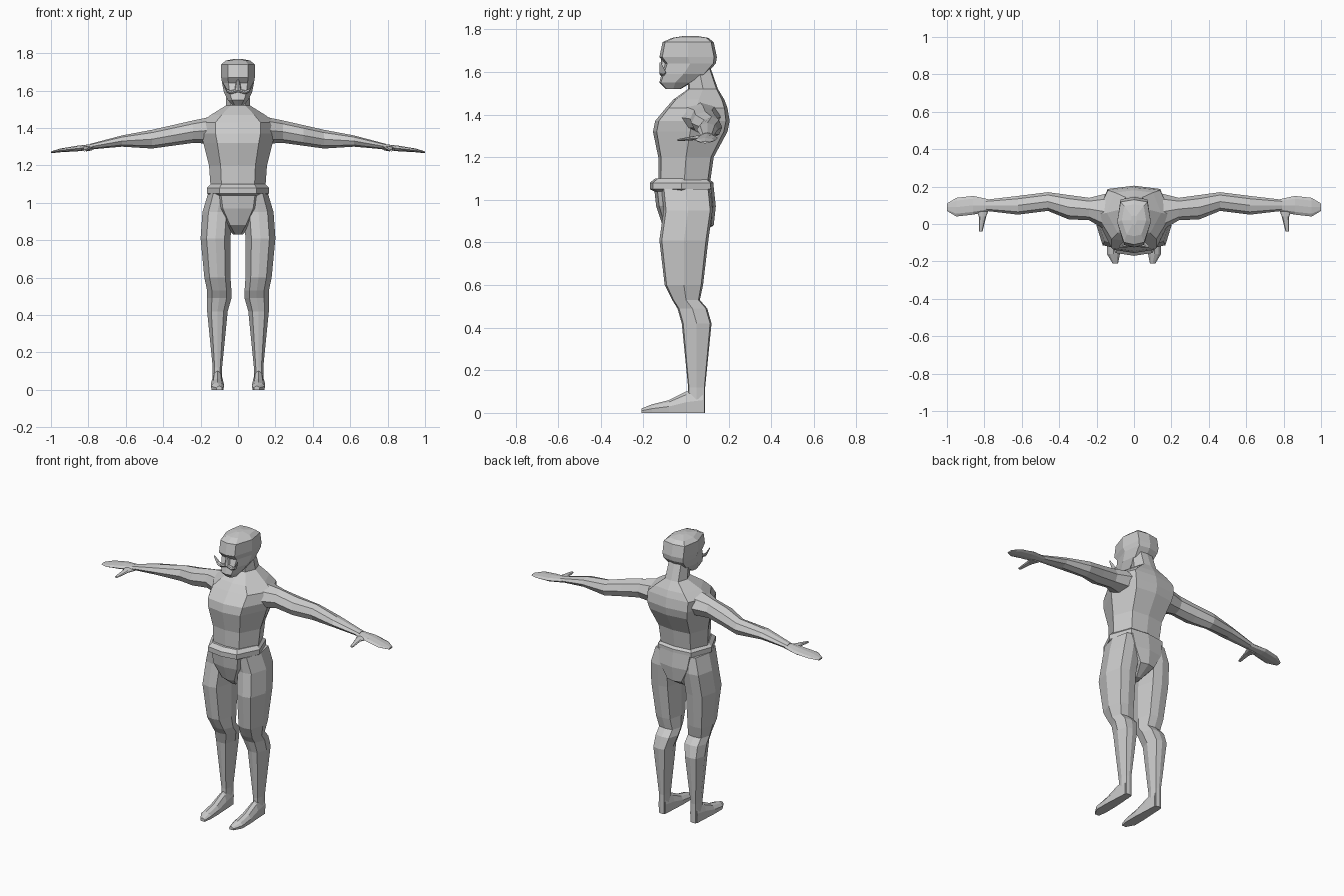
import bpy
import bmesh
from mathutils import Vector

cube = bpy.data.objects.get("Cube")
if cube:
    bpy.data.objects.remove(cube)

grey = bpy.data.materials.new("plain grey")
grey.use_nodes = True
colour = (0.6, 0.6, 0.6, 1)
grey.diffuse_color = colour
grey.node_tree.nodes["Principled BSDF"].inputs["Base Color"].default_value = colour


def outline(low_across, low_along, high_across, high_along):
    """Eight-sided outline, mirrored left to right, set by its two corners."""
    half = [(low_across, -low_along), (1, 0), (high_across, high_along)]
    other_half = [(-u, v) for u, v in reversed(half)]
    return [(0, -1)] + half + [(0, 1)] + other_half


ROUND = outline(.7, .7, .7, .7)
CHEST = outline(.6, .9, .7, .9)
SKULL = outline(.6, .9, .8, .9)
LIMB = outline(.6, .9, .7, .9)
SOLE = outline(.9, 1, .6, .7)


def ring(x=0, y=0, z=0, wide=0, deep=0, tall=0):
    """Centre and half size of one cross-section."""
    return Vector((x, y, z)), Vector((wide, deep, tall)) / 2


def loft(name, rings, shape, mirror=False):
    """Skin cross-sections; their one zero size is the direction of travel."""
    bm = bmesh.new()
    loops = []
    for centre, size in rings:
        across, along = [i for i in range(3) if size[i]]
        loop = []
        for u, v in shape:
            point = centre.copy()
            point[across] += u * size[across]
            point[along] += v * size[along]
            loop.append(bm.verts.new(point))
        loops.append(loop)
    for lower, upper in zip(loops, loops[1:]):
        for i in range(len(shape)):
            bm.faces.new((lower[i - 1], lower[i], upper[i], upper[i - 1]))
    bm.faces.new(loops[0])
    bm.faces.new(loops[-1])
    bmesh.ops.recalc_face_normals(bm, faces=bm.faces)
    mesh = bpy.data.meshes.new(name)
    bm.to_mesh(mesh)
    bm.free()
    mesh.materials.append(grey)
    part = bpy.data.objects.new(name, mesh)
    bpy.context.collection.objects.link(part)
    if mirror:
        part.modifiers.new("Mirror", "MIRROR")


# Trunk, from the waist up to the neck
loft("torso", [
    ring(z=1.06, y=-.01, wide=.29, deep=.24),
    ring(z=1.2, wide=.31, deep=.26),
    ring(z=1.32, y=.02, wide=.37, deep=.35),
    ring(z=1.37, y=.03, wide=.4, deep=.35),
    ring(z=1.43, y=.05, wide=.4, deep=.29),
    ring(z=1.47, y=.06, wide=.29, deep=.24),
    ring(z=1.52, y=.08, wide=.13, deep=.14),
    ring(z=1.62, y=.06, wide=.12, deep=.11),
], CHEST)
loft("belt", [
    ring(z=1.04, y=-.02, wide=.3, deep=.26),
    ring(z=1.05, y=-.02, wide=.33, deep=.3),
    ring(z=1.08, y=-.02, wide=.33, deep=.3),
    ring(z=1.1, y=-.02, wide=.29, deep=.25),
], CHEST)
loft("briefs", [
    ring(z=1.06, y=-.01, wide=.31, deep=.28),
    ring(z=.97, wide=.27, deep=.28),
    ring(z=.88, y=.01, wide=.14, deep=.24),
    ring(z=.83, wide=.05, deep=.1),
], CHEST)

# Head
loft("head", [
    ring(z=1.52, y=-.06, wide=.06, deep=.07),
    ring(z=1.55, y=-.05, wide=.11, deep=.15),
    ring(z=1.59, y=-.01, wide=.15, deep=.21),
    ring(z=1.64, y=.02, wide=.17, deep=.24),
    ring(z=1.67, y=.01, wide=.18, deep=.27),
    ring(z=1.74, y=.01, wide=.18, deep=.24),
    ring(z=1.76, y=.02, wide=.13, deep=.17),
    ring(z=1.77, y=.02, wide=.03, deep=.05),
], SKULL)
loft("nose", [
    ring(z=1.6, y=-.1, wide=.04, deep=.05),
    ring(z=1.67, y=-.1, wide=.01, deep=.03),
], ROUND)
loft("moustache", [
    ring(y=-.11, z=1.6, deep=.02, tall=.02),
    ring(x=.04, y=-.11, z=1.59, deep=.03, tall=.02),
    ring(x=.06, y=-.11, z=1.6, deep=.03, tall=.02),
    ring(x=.08, y=-.12, z=1.64, deep=.01, tall=.01),
], ROUND, mirror=True)

# Arms and hands
loft("arm", [
    ring(x=.12, y=.06, z=1.39, deep=.22, tall=.15),
    ring(x=.24, y=.08, z=1.38, deep=.12, tall=.12),
    ring(x=.35, y=.09, z=1.36, deep=.13, tall=.11),
    ring(x=.46, y=.12, z=1.34, deep=.1, tall=.1),
    ring(x=.62, y=.1, z=1.33, deep=.1, tall=.06),
    ring(x=.79, y=.1, z=1.3, deep=.06, tall=.03),
], ROUND, mirror=True)
loft("hand", [
    ring(x=.77, y=.1, z=1.3, deep=.06, tall=.03),
    ring(x=.86, y=.1, z=1.29, deep=.1, tall=.03),
    ring(x=.95, y=.09, z=1.28, deep=.1, tall=.02),
    ring(x=1, y=.09, z=1.27, deep=.04, tall=.01),
], ROUND, mirror=True)
loft("thumb", [
    ring(x=.81, y=.09, z=1.29, wide=.08, tall=.03),
    ring(x=.81, y=.04, z=1.29, wide=.04, tall=.02),
    ring(x=.82, y=-.04, z=1.28, wide=.02, tall=.01),
], ROUND, mirror=True)

# Legs and feet
loft("leg", [
    ring(x=.09, z=1.05, wide=.14, deep=.23),
    ring(x=.11, y=.01, z=.95, wide=.16, deep=.23),
    ring(x=.12, y=-.01, z=.81, wide=.16, deep=.23),
    ring(x=.11, y=-.01, z=.6, wide=.14, deep=.18),
    ring(x=.1, z=.53, wide=.13, deep=.13),
    ring(x=.1, y=.03, z=.49, wide=.13, deep=.14),
    ring(x=.11, y=.05, z=.42, wide=.11, deep=.14),
    ring(x=.11, y=.05, z=.12, wide=.05, deep=.08),
    ring(x=.11, y=.05, wide=.05, deep=.08),
], LIMB, mirror=True)
loft("foot", [
    ring(x=.11, y=.08, z=.06, wide=.05, tall=.12),
    ring(x=.11, z=.05, wide=.06, tall=.1),
    ring(x=.11, y=-.08, z=.03, wide=.07, tall=.06),
    ring(x=.11, y=-.16, z=.02, wide=.07, tall=.04),
    ring(x=.1, y=-.21, z=.01, wide=.03, tall=.02),
], SOLE, mirror=True)
